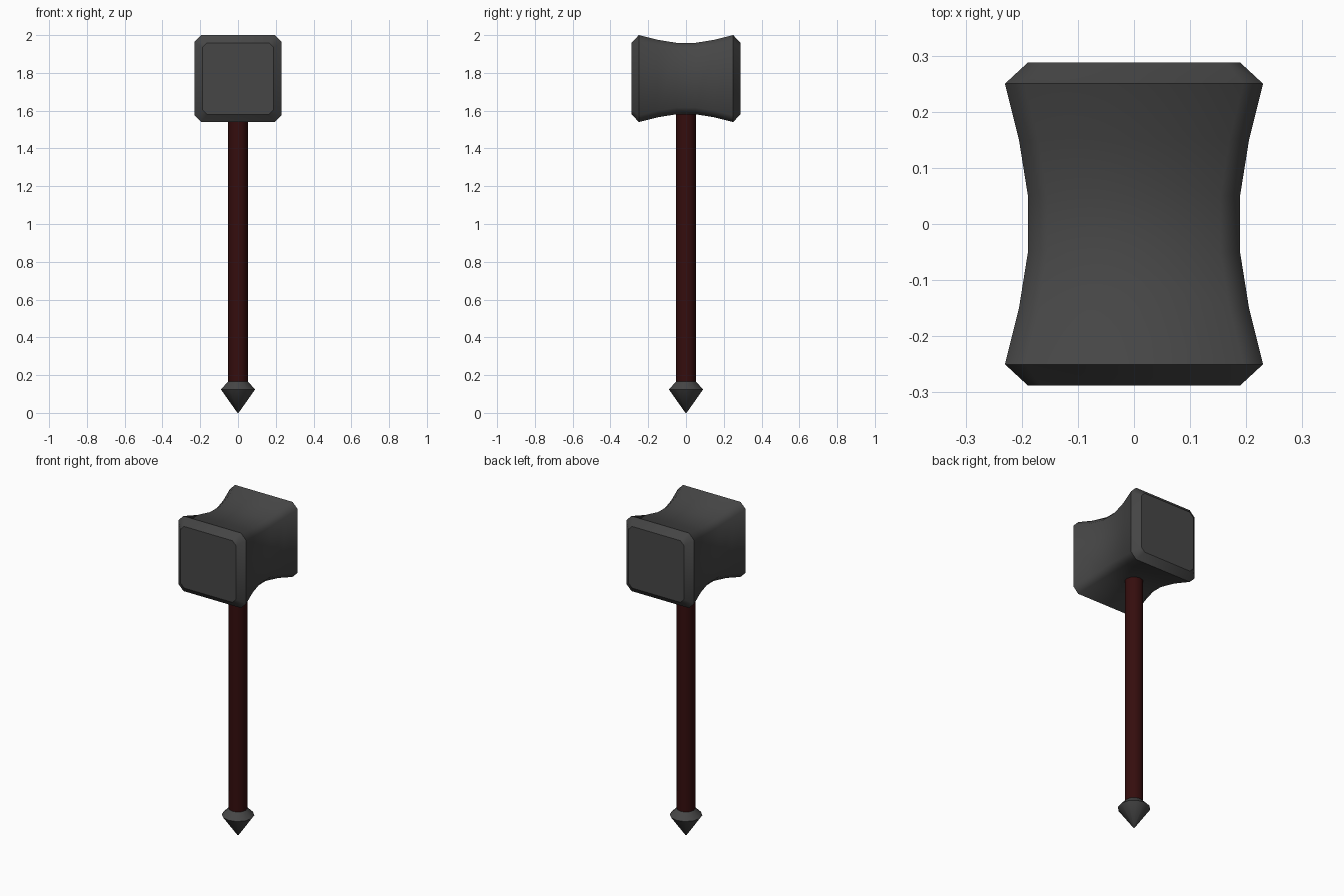
import bpy, bmesh, math

if "Cube" in bpy.data.objects:
    bpy.data.objects.remove(bpy.data.objects["Cube"])

def material(name, rgb):
    m = bpy.data.materials.new(name)
    m.diffuse_color = (*rgb, 1)
    m.use_nodes = True
    m.node_tree.nodes["Principled BSDF"].inputs["Base Color"].default_value = m.diffuse_color
    return m

iron = material("dark iron", (0.062, 0.062, 0.062))
wood = material("dark red wood", (0.035, 0.004, 0.004))

def loft(name, rings, mat, sharp_rings=()):
    """Skin a list of vertex rings, cap both ends, smooth all but the sharp rings."""
    bm = bmesh.new()
    loops = [[bm.verts.new(p) for p in ring] for ring in rings]
    n = len(loops[0])
    for a, b in zip(loops, loops[1:]):
        for i in range(n):
            j = (i + 1) % n
            bm.faces.new((a[i], a[j], b[j], b[i]))
    bm.faces.new(loops[0])
    bm.faces.new(loops[-1])
    bmesh.ops.recalc_face_normals(bm, faces=bm.faces)
    for f in bm.faces:
        f.smooth = True
    for k in sharp_rings:
        loop = loops[k]
        for i in range(n):
            bm.edges.get((loop[i], loop[(i + 1) % n])).smooth = False
    me = bpy.data.meshes.new(name)
    bm.to_mesh(me)
    bm.free()
    me.materials.append(mat)
    ob = bpy.data.objects.new(name, me)
    bpy.context.collection.objects.link(ob)
    return ob

def square_ring(y, h, c=0.035, zc=1.77):
    """Square of half-size h with cut corners, facing along y."""
    k = h - c
    pts = [(h, -k), (h, k), (k, h), (-k, h), (-h, k), (-h, -k), (-k, -h), (k, -h)]
    return [(x, y, zc + z) for x, z in pts]

def round_ring(z, r, n=12):
    return [(r * math.cos(math.tau * i / n), r * math.sin(math.tau * i / n), z) for i in range(n)]

# hammer head: waisted block with bevelled striking faces
half = [(0.05, 0.189), (0.15, 0.205), (0.25, 0.23), (0.288, 0.189)]
profile = [(-y, h) for y, h in reversed(half)] + half
loft("hammer_head", [square_ring(y, h, 0.035 if abs(y) < 0.26 else 0.025) for y, h in profile],
     iron, (0, 1, 6, 7))

# handle
loft("handle", [round_ring(0.15, 0.052), round_ring(1.62, 0.052)], wood, (0, 1))

# pointed pommel
loft("pommel", [round_ring(0.003, 0.003), round_ring(0.125, 0.091), round_ring(0.165, 0.052)],
     iron, (1, 2))
bpy.data.objects["pommel"].data.vertices.foreach_set  # ring data already final
for v in bpy.data.objects["pommel"].data.vertices:
    if v.co.z < 0.01:
        v.co.z = 0
